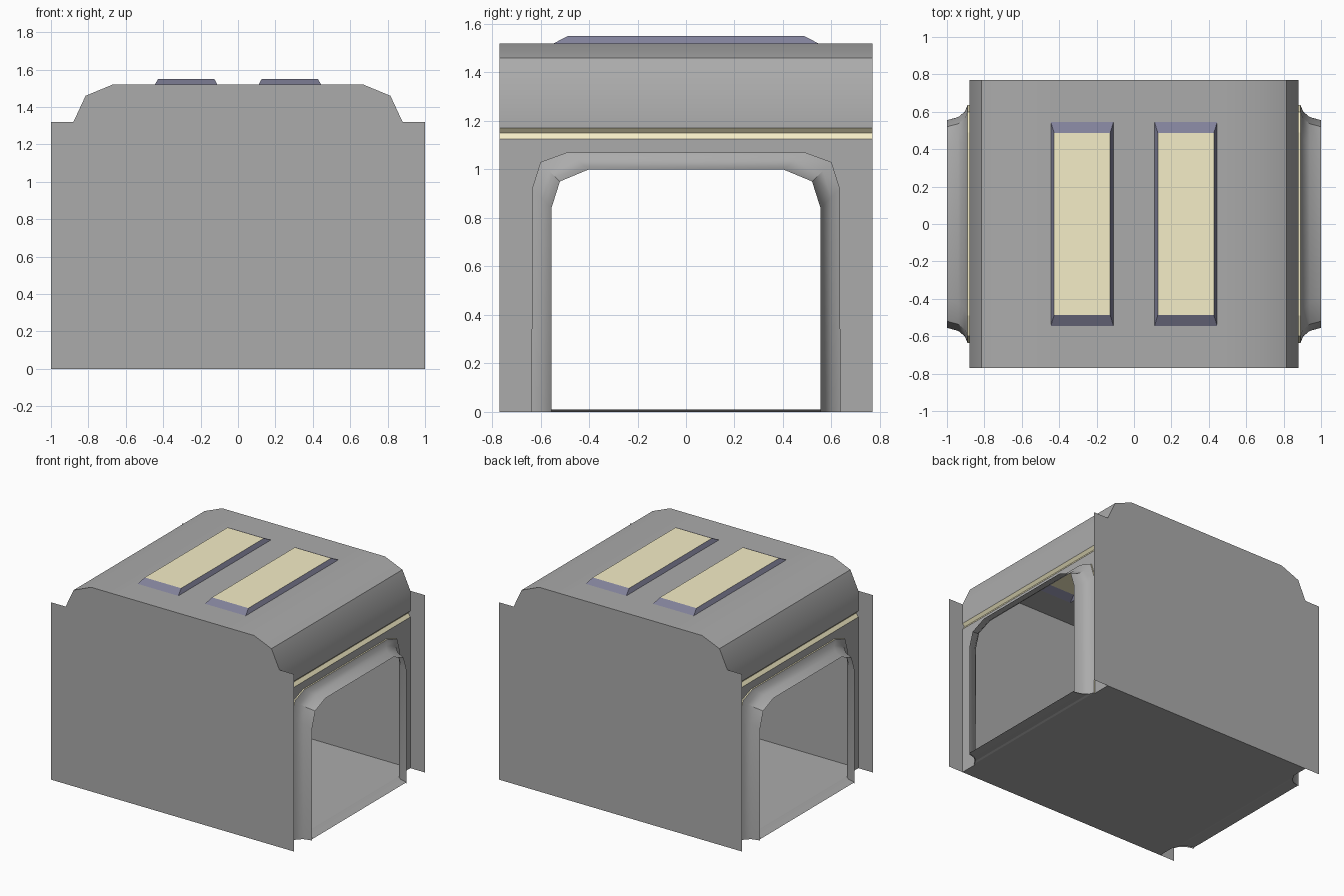
import bpy, bmesh, math
from mathutils import Vector

if "Cube" in bpy.data.objects:
    bpy.data.objects.remove(bpy.data.objects["Cube"])

CENTRE = Vector((0, 0, 0.7))


def material(name, rgb):
    m = bpy.data.materials.new(name)
    m.diffuse_color = (*rgb, 1)
    m.use_nodes = True
    m.node_tree.nodes["Principled BSDF"].inputs["Base Color"].default_value = m.diffuse_color
    return m


GREY = material("dark_grey", (0.41, 0.41, 0.41))
CREAM = material("cream", (0.91, 0.85, 0.57))
SLATE = material("slate", (0.22, 0.22, 0.32))


def sheet(name, faces, mat=GREY, smooth=False):
    """Thin surface made of polygons, all facing away from the room centre."""
    bm = bmesh.new()
    for pts in faces:
        bm.faces.new([bm.verts.new(p) for p in pts])
    bmesh.ops.remove_doubles(bm, verts=bm.verts, dist=0.0005)
    bm.normal_update()
    for f in bm.faces:
        if f.normal.dot(f.calc_center_median() - CENTRE) < 0:
            f.normal_flip()
    me = bpy.data.meshes.new(name)
    bm.to_mesh(me)
    bm.free()
    me.materials.append(mat)
    ob = bpy.data.objects.new(name, me)
    bpy.context.collection.objects.link(ob)
    if smooth:
        bpy.ops.object.select_all(action='DESELECT')
        ob.select_set(True)
        bpy.context.view_layer.objects.active = ob
        bpy.ops.object.shade_smooth_by_angle(angle=math.radians(35))
    return ob


def strip(a, b):
    """Quads between two equally long rows of points."""
    return [(a[i], a[i + 1], b[i + 1], b[i]) for i in range(len(a) - 1)]


W, D = 0.88, 0.77              # wall x, end plate y
ROOF = [(W, 1.32), (0.815, 1.46), (0.67, 1.52)]
WIN_X, WIN_Y = (0.11, 0.445), 0.545

# End plates
half = [(1, 0), (1, 1.32)] + ROOF
outline = half + [(-x, z) for x, z in reversed(half)]
for label, y in (("front", -D), ("back", D)):
    sheet(label + "_end_plate", [[(x, y, z) for x, z in outline]])

# Roof and upper wall bands in one smooth skin, left open below the skylights
right = [(W, 1.17)] + ROOF + [(WIN_X[1], 1.52), (WIN_X[0], 1.52)]
skin = right + [(-x, z) for x, z in reversed(right)]
ys = [-D, -WIN_Y, WIN_Y, D]
roof = []
for j in range(3):
    cells = strip([(x, ys[j], z) for x, z in skin], [(x, ys[j + 1], z) for x, z in skin])
    roof += [c for i, c in enumerate(cells) if not (j == 1 and i in (4, 6))]
sheet("roof", roof, smooth=True)


# Skylights
def rect(x0, x1, y, z):
    return [(x0, -y, z), (x1, -y, z), (x1, y, z), (x0, y, z)]


for label, s in (("left", -1), ("right", 1)):
    base = rect(s * WIN_X[0], s * WIN_X[1], WIN_Y, 1.52)
    top = rect(s * 0.127, s * 0.427, 0.487, 1.55)
    sheet(label + "_skylight_rim", strip(base + base[:1], top + top[:1]), SLATE)
    sheet(label + "_skylight_pane", [top], CREAM)


# Doorway arch, shrinking from the wall (t=0) to the mouth (t=1)
OUTER = [(0.637, 0), (0.635, 0.92), (0.60, 1.03), (0.49, 1.07)]
INNER = [(0.555, 0), (0.555, 0.84), (0.52, 0.95), (0.40, 1.0)]
FLARE = [(0.89, 0), (0.905, 0.45), (0.94, 0.8), (1.0, 1.0)]


def arch(x, t):
    h = [(a[0] + (b[0] - a[0]) * t, a[1] + (b[1] - a[1]) * t) for a, b in zip(OUTER, INNER)]
    return [(x, y, z) for y, z in h] + [(x, -y, z) for y, z in reversed(h)]


floor = [rect(-W, W, D, 0)]
for label, s in (("left", -1), ("right", 1)):
    hole = arch(s * W, 0)
    x = s * W
    # Side wall with the doorway
    sheet(label + "_wall", [
        hole + [(x, -D, 0), (x, -D, 1.125), (x, D, 1.125), (x, D, 0)]])
    # Light groove over the doorway
    g = [(x, 1.125), (s * 0.862, 1.15), (x, 1.17)]
    sheet(label + "_light_groove",
          strip([(a, -D, z) for a, z in g], [(a, D, z) for a, z in g]), CREAM)
    # Lit rim and flared door frame
    rows = [arch(s * a, t) for a, t in FLARE]
    sheet(label + "_door_rim", strip(hole, rows[0]), CREAM)
    frame = []
    for a, b in zip(rows, rows[1:]):
        frame += strip(a, b)
    sheet(label + "_door_frame", frame, smooth=True)
    # Threshold strips
    lips = [(W, 0)] + FLARE
    edges = []
    for a, t in lips:
        y = OUTER[0][0] + (INNER[0][0] - OUTER[0][0]) * t
        edges.append([(s * a, -y, 0.01 * t), (s * a, y, 0.01 * t)])
    for a, b in zip(edges, edges[1:]):
        floor += strip(a, b)

# Floor with thresholds
sheet("floor", floor)
